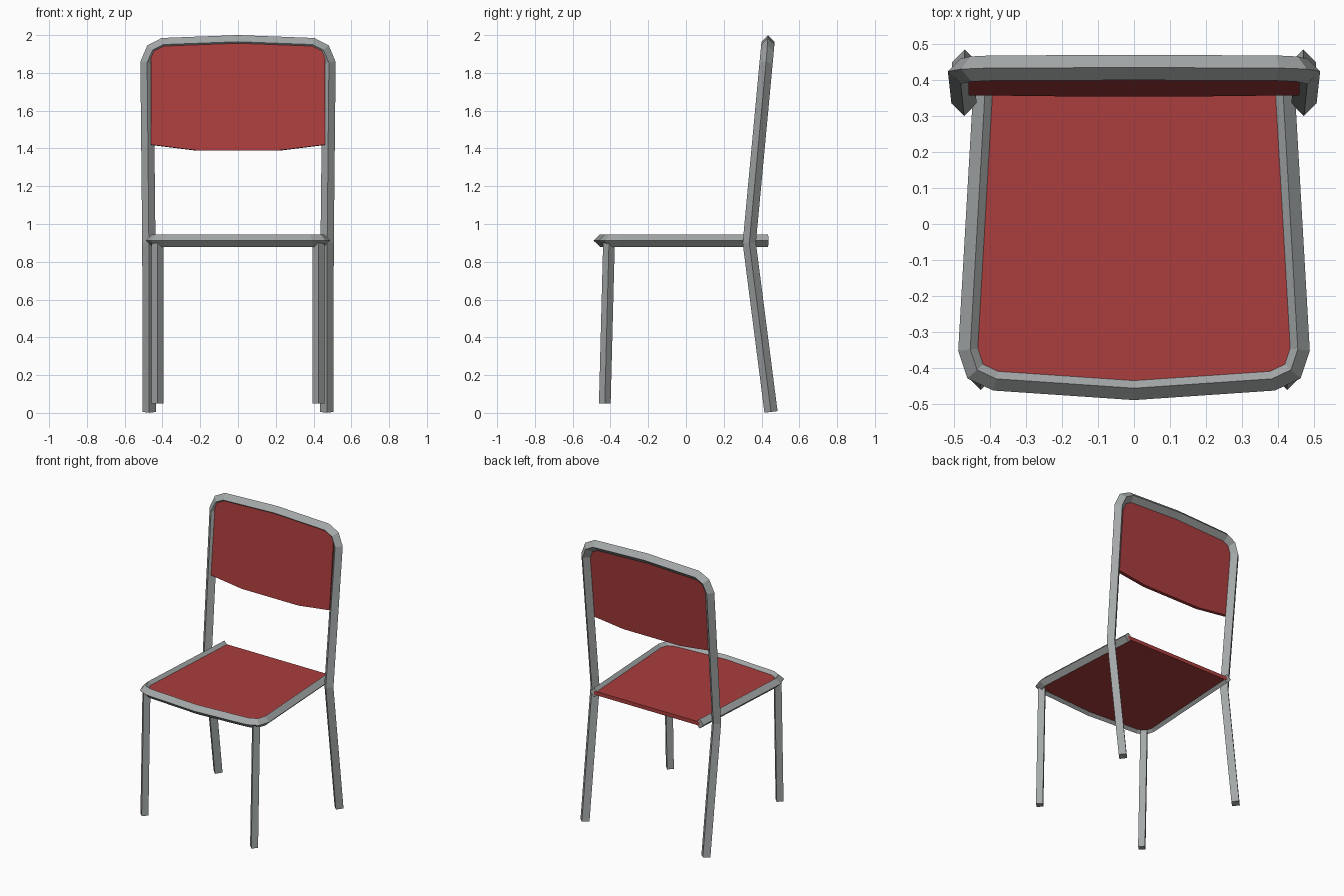
import bpy, bmesh
from mathutils import Vector

if "Cube" in bpy.data.objects:
    bpy.data.objects.remove(bpy.data.objects["Cube"])


def material(name, rgb):
    m = bpy.data.materials.new(name)
    m.diffuse_color = (*rgb, 1)
    m.use_nodes = True
    m.node_tree.nodes["Principled BSDF"].inputs["Base Color"].default_value = m.diffuse_color
    return m


GREY = material("grey metal", (0.37, 0.39, 0.39))
RED = material("red panel", (0.41, 0.047, 0.047))


def finish(name, bm, mat):
    bmesh.ops.recalc_face_normals(bm, faces=bm.faces)
    me = bpy.data.meshes.new(name)
    bm.to_mesh(me)
    bm.free()
    me.materials.append(mat)
    ob = bpy.data.objects.new(name, me)
    bpy.context.collection.objects.link(ob)
    return ob


def tube(name, pts, hint, r):
    """Mitred four-sided (diamond) tube along a path."""
    pts = [Vector(p) for p in pts]
    hint = Vector(hint)
    bm = bmesh.new()
    rings = []
    for i, p in enumerate(pts):
        a = (p - pts[max(i - 1, 0)]).normalized()
        b = (pts[min(i + 1, len(pts) - 1)] - p).normalized()
        t = (a + b).normalized()
        n = (hint - t * t.dot(hint)).normalized()
        s = t.cross(n)
        scale = 1 / t.dot(b if i == 0 else a)
        rings.append([bm.verts.new(p + d) for d in (n * r, s * r * scale, -n * r, -s * r * scale)])
    for q, w in zip(rings, rings[1:]):
        for k in range(4):
            bm.faces.new((q[k], q[(k + 1) % 4], w[(k + 1) % 4], w[k]))
    bm.faces.new(rings[0])
    bm.faces.new(rings[-1])
    return finish(name, bm, GREY)


def slab(name, outline, offset):
    """Solid plate from an outline, its second side shifted by offset."""
    offset = Vector(offset)
    bm = bmesh.new()
    a = [bm.verts.new(p) for p in outline]
    b = [bm.verts.new(Vector(p) + offset) for p in outline]
    bm.faces.new(a)
    bm.faces.new(b[::-1])
    for i in range(len(a)):
        j = (i + 1) % len(a)
        bm.faces.new((a[i], b[i], b[j], a[j]))
    return finish(name, bm, RED)


def both_sides(half):
    """Mirror a half path whose last point lies on x = 0."""
    return half + [(-x, y, z) for x, y, z in reversed(half[:-1])]


def back_y(z):
    return 0.335 + (z - 0.9) * 0.0935


# back legs and backrest frame in one tube
frame = [(0.47, 0.450, 0.005), (0.472, 0.335, 0.9)]
frame += [(x, back_y(z), z) for x, z in
          ((0.482, 1.852), (0.453, 1.92), (0.395, 1.95), (0, 1.965))]
tube("back_legs_and_frame", both_sides(frame), (0, -1, 0), 0.035)

# seat rail
ZS = 0.912
rail = [(0.41, 0.435, ZS), (0.455, -0.348, ZS), (0.436, -0.405, ZS),
        (0.383, -0.43, ZS), (0, -0.456, ZS)]
tube("seat_rail", both_sides(rail), (0, 0, 1), 0.033)

# seat panel
slab("seat", [(x, y, ZS - 0.014) for x, y, z in both_sides(rail)], (0, 0, 0.026))

# front legs
for sx, side in ((1, "right"), (-1, "left")):
    tube("front_leg_" + side, [(sx * 0.426, -0.43, 0.05), (sx * 0.426, -0.408, 0.9)],
         (0, -1, 0), 0.031)

# backrest panel, tilted with the frame
half = [(x, back_y(z) - 0.026, z) for x, z in
        ((0.22, 1.39), (0.46, 1.42), (0.46, 1.925), (0.395, 1.948), (0, 1.965))]
slab("backrest", both_sides(half), (0, 0.026, -0.002))
